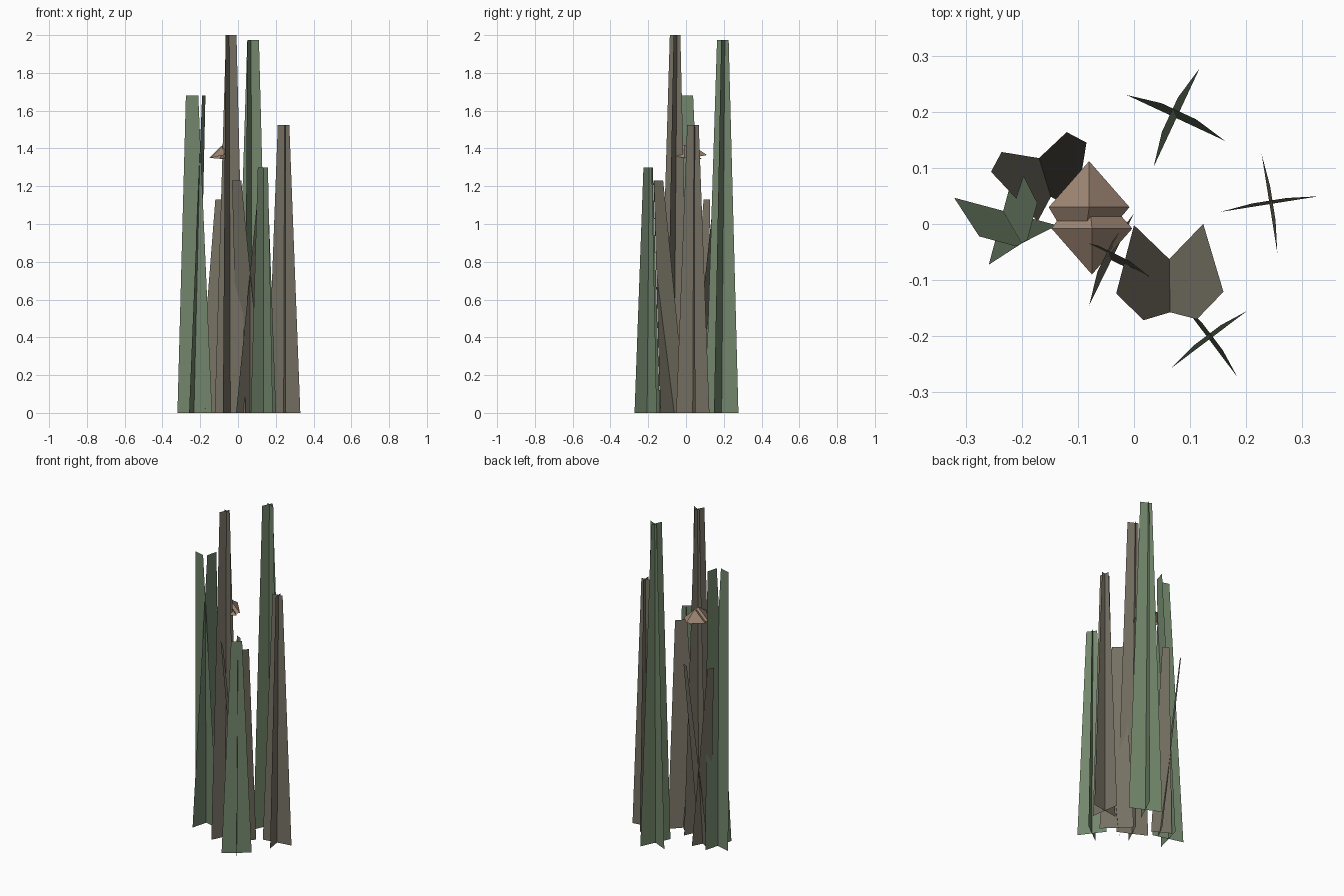
import bpy
from math import cos, sin, radians

if "Cube" in bpy.data.objects:
    bpy.data.objects.remove(bpy.data.objects["Cube"])


def material(name, color):
    m = bpy.data.materials.new(name)
    m.diffuse_color = (*color, 1)
    m.use_nodes = True
    m.node_tree.nodes["Principled BSDF"].inputs["Base Color"].default_value = m.diffuse_color
    return m


green = material("reed_green", (0.17, 0.24, 0.15))
brown = material("reed_brown", (0.18, 0.165, 0.125))
tan = material("leaf_tan", (0.36, 0.25, 0.18))


def add_mesh(name, verts, faces, mat):
    me = bpy.data.meshes.new(name)
    me.from_pydata(verts, [], faces)
    me.materials.append(mat)
    ob = bpy.data.objects.new(name, me)
    bpy.context.collection.objects.link(ob)
    return ob


def reed(name, x, y, height, angle, lean, base, top, mat):
    """Two crossed tapered cards, each leaning sideways by `lean`."""
    verts, faces = [], []
    for a in (radians(angle), radians(angle - 90)):
        ux, uy = cos(a), sin(a)
        for side, half, z in ((-0.08 * lean, base, 0), (0.92 * lean, top, height)):
            cx, cy = x - uy * side, y + ux * side
            verts += [(cx - ux * half, cy - uy * half, z),
                      (cx + ux * half, cy + uy * half, z)]
        n = len(verts) - 4
        faces.append((n, n + 1, n + 3, n + 2))
    add_mesh(name, verts, faces, mat)


# Reeds: x, y, height, card angle, lean, half base, half top
reed("tall_back_reed", 0.075, 0.19, 1.975, 65, 0.013, 0.097, 0.034, green)
reed("tall_front_reed", -0.041, -0.063, 2.0, 64, 0.013, 0.091, 0.031, brown)
reed("right_reed", 0.242, 0.036, 1.525, 9, 0.006, 0.089, 0.031, brown)
reed("front_right_reed", 0.134, -0.205, 1.30, 37, 0.008, 0.084, 0.031, green)
reed("left_reed", -0.230, 0.018, 1.68, 75, -0.055, 0.095, 0.034, green)
reed("short_front_reed", 0.063, -0.075, 1.23, 46, -0.11, 0.096, 0.034, brown)
reed("short_back_reed", -0.152, 0.061, 1.13, 62, 0.115, 0.059, 0.02, brown)


def leaf(name, x, y, outer, inner_x, inner):
    """Folded diamond leaf with a raised centre."""
    verts = [(x, y, 1.42), (x - 0.072, y, 1.35), (x, y + outer, 1.365),
             (x + 0.072, y, 1.35), (inner_x, y + inner, 1.345)]
    faces = [(0, 2, 1), (0, 3, 2), (0, 4, 3), (0, 1, 4)]
    add_mesh(name, verts, faces, tan)


# Crossed pair of withered leaves
leaf("back_leaf", -0.08, 0.03, 0.082, -0.093, -0.10)
leaf("front_leaf", -0.075, -0.008, -0.082, -0.083, 0.09)
